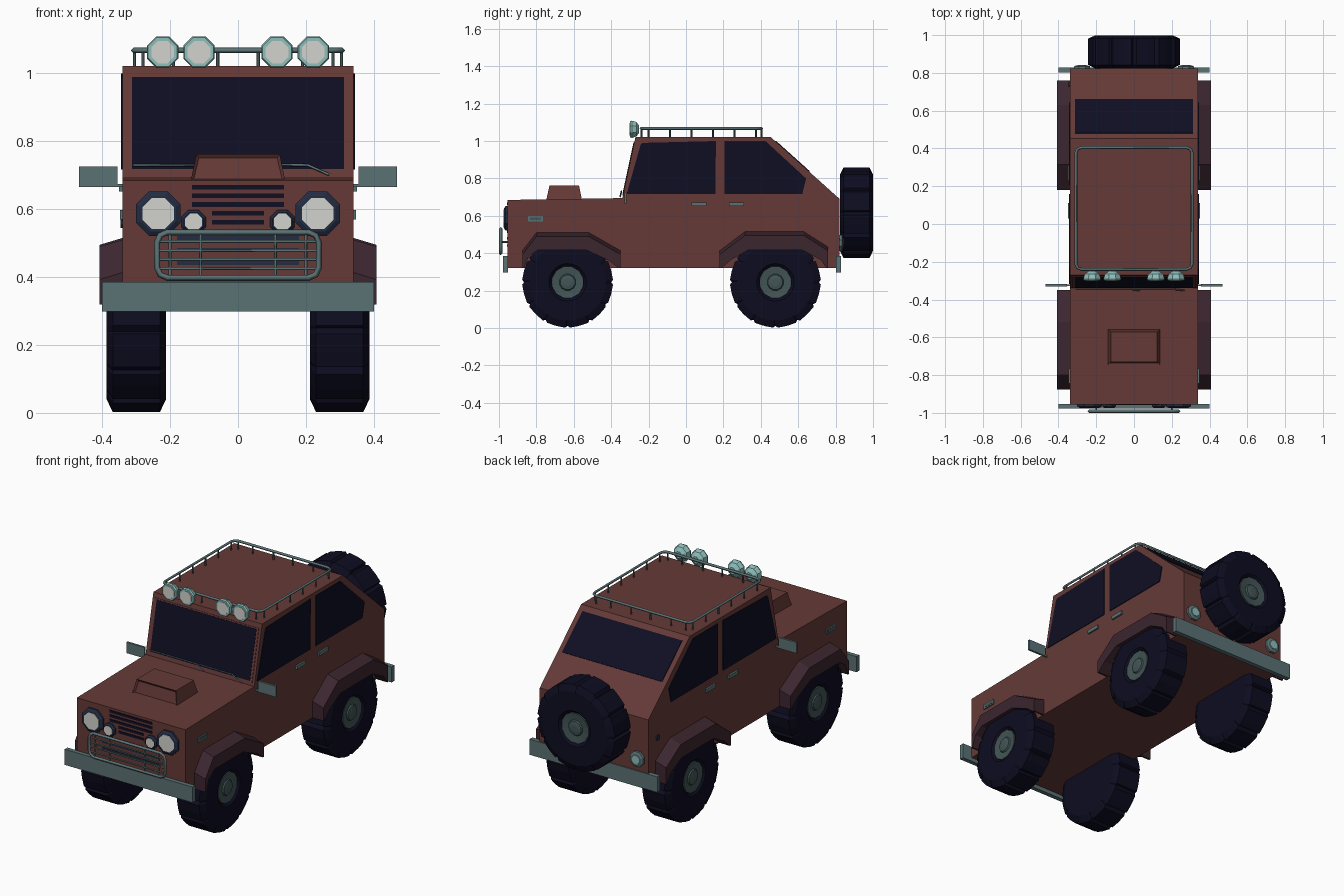
import bpy, bmesh, math
from mathutils import Matrix, Vector

if "Cube" in bpy.data.objects:
    bpy.data.objects.remove(bpy.data.objects["Cube"])

def material(name, col):
    m = bpy.data.materials.new(name)
    m.diffuse_color = (*col, 1)
    m.use_nodes = True
    m.node_tree.nodes["Principled BSDF"].inputs["Base Color"].default_value = m.diffuse_color
    return m

RED = material("rust_red", (0.13, 0.042, 0.038))
GLASS = material("dark_glass", (0.0045, 0.0045, 0.017))
TYRE = material("tyre_black", (0.0042, 0.0038, 0.015))
PLUM = material("flare_plum", (0.045, 0.019, 0.028))
METAL = material("grey_teal_metal", (0.105, 0.168, 0.175))
HUB = material("dark_hub", (0.055, 0.09, 0.092))
SHELL = material("pale_teal", (0.27, 0.52, 0.5))
LENS = material("lens_white", (0.65, 0.65, 0.62))
NAVY = material("navy_trim", (0.016, 0.025, 0.055))

def add(name, mesh, mat):
    mesh.materials.append(mat)
    ob = bpy.data.objects.new(name, mesh)
    bpy.context.collection.objects.link(ob)
    return ob

def loft(name, loops, mat, M=None):
    """Join successive point loops with quads and cap both ends."""
    bm = bmesh.new()
    rows = [[bm.verts.new(p) for p in lp] for lp in loops]
    n = len(rows[0])
    for a, b in zip(rows, rows[1:]):
        for i in range(n):
            j = (i + 1) % n
            bm.faces.new((a[i], a[j], b[j], b[i]))
    bm.faces.new(rows[0][::-1])
    bm.faces.new(rows[-1])
    bmesh.ops.recalc_face_normals(bm, faces=bm.faces)
    if M:
        bm.transform(M)
    me = bpy.data.meshes.new(name)
    bm.to_mesh(me)
    bm.free()
    return add(name, me, mat)

def plate(name, pts, off, mat):
    off = Vector(off)
    return loft(name, [[Vector(p) - off for p in pts], [Vector(p) + off for p in pts]], mat)

def box(name, x0, x1, y0, y1, z0, z1, mat):
    return loft(name, [[(x0, y0, z), (x1, y0, z), (x1, y1, z), (x0, y1, z)] for z in (z0, z1)], mat)

def turned(name, profile, n, mat, M):
    """Profile of (height, radius) turned about local z."""
    return loft(name, [[(r * math.cos(2 * math.pi * (i + .5) / n), r * math.sin(2 * math.pi * (i + .5) / n), h)
                        for i in range(n)] for h, r in profile], mat, M)

def tube(name, paths, r, mat, cyclic=False):
    cu = bpy.data.curves.new(name, 'CURVE')
    cu.dimensions = '3D'
    cu.bevel_depth = r
    cu.bevel_resolution = 0
    cu.use_fill_caps = True
    for pts in paths:
        sp = cu.splines.new('POLY')
        sp.points.add(len(pts) - 1)
        for p, q in zip(sp.points, pts):
            p.co = (*q, 1)
        sp.use_cyclic_u = cyclic
    tmp = bpy.data.objects.new("tmp", cu)
    bpy.context.collection.objects.link(tmp)
    me = bpy.data.meshes.new_from_object(tmp.evaluated_get(bpy.context.evaluated_depsgraph_get()))
    bpy.data.objects.remove(tmp)
    me.materials.clear()
    return add(name, me, mat)

def rounded_rect(a0, a1, b0, b1, c):
    return [(a0 + c, b0), (a1 - c, b0), (a1 - c * .3, b0 + c * .3), (a1, b0 + c), (a1, b1 - c), (a1 - c * .3, b1 - c * .3),
            (a1 - c, b1), (a0 + c, b1), (a0 + c * .3, b1 - c * .3), (a0, b1 - c), (a0, b0 + c), (a0 + c * .3, b0 + c * .3)]

T = Matrix.Translation
TO_FRONT = Matrix.Rotation(math.pi / 2, 4, 'X')    # local z -> -y
TO_BACK = Matrix.Rotation(-math.pi / 2, 4, 'X')    # local z -> +y
TO_SIDE = {s: Matrix.Rotation(s * math.pi / 2, 4, 'Y') for s in (1, -1)}

# Body shell
prof = [(-.955, .32), (-.955, .685), (-.34, .695), (-.27, 1.022), (.452, 1.022), (.822, .69), (.822, .32)]
loft("body", [[(x, y, z) for y, z in prof] for x in (-.34, .34)], RED)

# Windscreen and rear window lie on the sloping faces
def slope_plate(name, p0, p1, t0, t1, hw, mat, thick):
    a, b = Vector((0, *p0)), Vector((0, *p1))
    d = b - a
    nrm = Vector((0, -d.z, d.y)).normalized() * thick
    lo, hi = a + d * t0, a + d * t1
    plate(name, [(-hw, *lo.yz), (hw, *lo.yz), (hw, *hi.yz), (-hw, *hi.yz)], nrm, mat)

slope_plate("windscreen_frame", prof[2], prof[3], .045, .92, .325, RED, .003)
slope_plate("windscreen", prof[2], prof[3], .07, .9, .312, GLASS, .0045)
slope_plate("rear_window", prof[4], prof[5], .07, .56, .312, GLASS, .004)

# Side windows, handles, marker lamps, mirrors, flares and wheels on both sides
side_windows = {"front_side_window": [(-.317, .717), (-.243, .98), (-.235, .99), (.16, 1.0), (.157, .717)],
                "rear_side_window": [(.207, .717), (.207, 1.0), (.425, 1.0), (.642, .80), (.622, .717)]}
flares = {"front_flare": ([(-.875, .32), (-.875, .415), (-.80, .512), (-.52, .512), (-.35, .415), (-.35, .32)],
                          [(-.36, .32), (-.41, .36), (-.535, .418), (-.79, .418), (-.84, .385), (-.866, .32)]),
          "rear_flare": ([(.18, .32), (.18, .415), (.315, .517), (.63, .517), (.76, .435), (.76, .32)],
                         [(.752, .32), (.72, .365), (.62, .418), (.335, .418), (.24, .365), (.19, .32)])}

def wheel(name, M):
    # Lugged tyre: twelve blocks with shallow notches between
    prof = [(0, .1, 0), (0, .205, 0), (.018, .243, 1), (.157, .243, 1), (.175, .205, 0), (.175, .1, 0), (.16, .085, 0)]
    loops = []
    for h, r, lug in prof:
        lp = []
        for k in range(12):
            for frac, drop in ((.0, 0), (.45, .002), (.8, 0), (.86, .014)):
                a = 2 * math.pi * (k + frac + .1) / 12
                rr = r - drop * lug
                lp.append((rr * math.cos(a), rr * math.sin(a), h))
        loops.append(lp)
    loft(name + "_tyre", loops, TYRE, M)
    turned(name + "_hub", [(.14, .088), (.168, .086), (.163, .045), (.17, .04), (.174, .02)], 12, HUB, M)

for s, side in ((1, "right"), (-1, "left")):
    for name, pts in side_windows.items():
        plate(f"{name}_{side}", [(s * .341, y, z) for y, z in pts], (.003, 0, 0), GLASS)
    for i, y in enumerate((.07, .27)):
        box(f"door_handle_{i}_{side}", s * .335, s * .35, y - .04, y + .04, .652, .672, METAL)
    box(f"side_marker_{side}", s * .335, s * .347, -.845, -.765, .57, .598, METAL)
    box(f"side_marker_inset_{side}", s * .34, s * .348, -.835, -.775, .577, .591, HUB)
    box(f"mirror_{side}", s * .355, s * .468, -.33, -.318, .665, .726, METAL)
    box(f"mirror_arm_{side}", s * .33, s * .36, -.328, -.32, .665, .675, METAL)
    for name, (outer, inner) in flares.items():
        low = [(y, z - .022 if z > .4 else z) for y, z in outer]
        loft(f"{name}_{side}", [[(s * .335, y, z) for y, z in outer + inner],
                                [(s * .408, y, z) for y, z in low + inner]], PLUM)
    for name, y in (("front_wheel", -.633), ("rear_wheel", .478)):
        wheel(f"{name}_{side}", T((s * .212, y, .245)) @ TO_SIDE[s])
    # Headlamps, small lamps and tail lamps
    for name, x, z, r in (("headlamp", .235, .587, .071), ("fog_lamp", .131, .562, .039)):
        M = T((s * x, -.953, z)) @ TO_FRONT
        turned(f"{name}_rim_{side}", [(-.01, r), (.012, r), (.02, r * .8)], 8, NAVY, M)
        turned(f"{name}_lens_{side}", [(.015, r * .7), (.022, r * .7)], 8, LENS, M)
    M = T((s * .275, .82, .455)) @ TO_BACK
    turned(f"tail_lamp_{side}", [(-.01, .045), (.015, .045), (.02, .032)], 8, METAL, M)
    turned(f"tail_lamp_lens_{side}", [(.015, .028), (.023, .025)], 8, SHELL, M)
    # Roof spotlights
    for i, x in enumerate((.115, .222)):
        M = T((s * x, -.265, 1.063)) @ TO_FRONT
        turned(f"spotlight_{i}_{side}", [(-.015, .02), (.0, .042), (.025, .05), (.034, .046), (.034, .038)], 8, SHELL, M)
        turned(f"spotlight_lens_{i}_{side}", [(.03, .036), (.037, .036)], 8, LENS, M)

turned("fuel_cap", [(-.005, .016), (.006, .016)], 8, NAVY, T((-.34, .74, .56)) @ TO_SIDE[-1])
wheel("spare_wheel", T((0, .824, .617)) @ TO_BACK)

# Bonnet scoop with an inset front mouth
scoop = loft("bonnet_scoop", [[(-w, y0, z), (w, y0, z), (w, y1, z), (-w, y1, z)]
                              for w, y0, y1, z in ((.14, -.748, -.555, .68), (.123, -.73, -.572, .762))], RED)
bm = bmesh.new()
bm.from_mesh(scoop.data)
front = [f for f in bm.faces if f.normal.y < -.8]
bmesh.ops.inset_region(bm, faces=front, thickness=.012, depth=-.01)
bm.to_mesh(scoop.data)
bm.free()

# Grille slots
for i, (z, hw) in enumerate(((.665, .135), (.64, .135), (.614, .135), (.588, .077), (.562, .077))):
    box(f"grille_slot_{i}", -hw, hw, -.958, -.95, z - .007, z + .007, GLASS)
for i, z in enumerate((.515, .48, .442)):
    box(f"lower_grille_slot_{i}", -.18, .18, -.958, -.95, z - .006, z + .006, NAVY)

# Bumpers
box("front_bumper", -.4, .4, -.978, -.953, .298, .386, METAL)
box("rear_bumper", -.4, .4, .802, .828, .298, .386, METAL)

# Bull bar
tube("bull_bar_frame", [[(x, -.991, z) for x, z in rounded_rect(-.238, .238, .398, .532, .03)]], .009, METAL, True)
bars = [[(-.235, -.99, z), (.235, -.99, z)] for z in (.425, .452, .478, .505)]
bars += [[(x, -.99, .398), (x, -.99, .532)] for x in (-.2, -.11, .11, .2)]
bars += [[(x, -.99, .46), (x, -.95, .46)] for x in (-.2, .2)]
tube("bull_bar_rods", bars, .0045, METAL)

# Roof rack
tube("roof_rack_rail", [[(x, y, 1.068) for x, y in rounded_rect(-.308, .308, -.24, .405, .03)]], .008, METAL, True)
posts = [(s * .305, -.2 + .115 * i) for s in (-1, 1) for i in range(6)]
posts += [(x, y) for x in (-.28, -.19, -.06, .06, .19, .28) for y in (-.238, .403)]
tube("roof_rack_posts", [[(x, y, 1.015), (x, y, 1.068)] for x, y in posts], .005, HUB)

# Wipers
tube("wipers", [[(-.31, -.345, .73), (-.02, -.345, .73), (.03, -.352, .705)],
                [(0, -.345, .732), (.205, -.345, .73), (.268, -.352, .702)]], .004, METAL)
